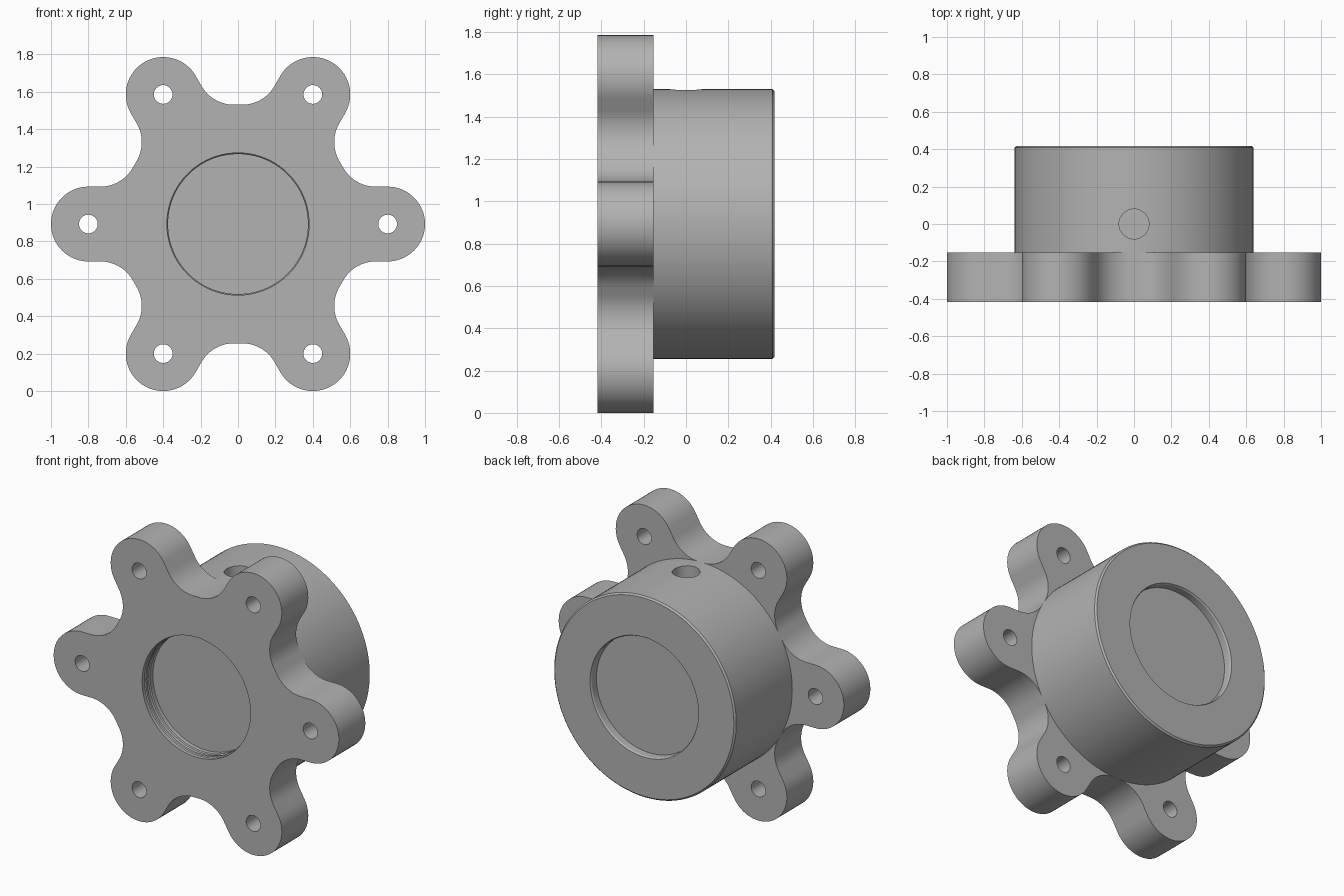
import bpy, bmesh
from math import sin, cos, pi, sqrt, atan2, radians
from mathutils import Matrix, Vector

if "Cube" in bpy.data.objects:
    bpy.data.objects.remove(bpy.data.objects["Cube"])

LOBE_DIST, LOBE_R, HUB_R = 0.8, 0.2, 0.638
FRONT, STEP, BACK = -0.418, -0.153, 0.418
AXIS_Z = LOBE_DIST * sin(pi / 3) + LOBE_R

metal = bpy.data.materials.new("grey metal")
metal.use_nodes = True
grey = (0.45, 0.45, 0.45, 1)
metal.diffuse_color = grey
metal.node_tree.nodes["Principled BSDF"].inputs["Base Color"].default_value = grey


def make_object(name, bm):
    bmesh.ops.recalc_face_normals(bm, faces=bm.faces)
    mesh = bpy.data.meshes.new(name)
    bm.to_mesh(mesh)
    bm.free()
    mesh.materials.append(metal)
    obj = bpy.data.objects.new(name, mesh)
    bpy.context.collection.objects.link(obj)
    obj.location.z = AXIS_Z
    return obj


def lathe(name, profile, steps=128):
    """Spin (radius, y) points about the y axis."""
    bm = bmesh.new()
    verts = [bm.verts.new((r, y, 0)) for r, y in profile]
    edges = [bm.edges.new(pair) for pair in zip(verts, verts[1:])]
    bmesh.ops.spin(bm, geom=verts + edges, cent=(0, 0, 0), axis=(0, 1, 0),
                   angle=2 * pi, steps=steps, use_duplicate=False)
    bmesh.ops.remove_doubles(bm, verts=bm.verts, dist=1e-5)
    return make_object(name, bm)


def rod(name, radius, depth, matrix):
    bm = bmesh.new()
    bmesh.ops.create_cone(bm, cap_ends=True, segments=40, radius1=radius,
                          radius2=radius, depth=depth, matrix=matrix)
    return make_object(name, bm)


def cut(target, cutter):
    cutter.hide_render = True
    mod = target.modifiers.new("cut", 'BOOLEAN')
    mod.operation, mod.solver, mod.object = 'DIFFERENCE', 'EXACT', cutter
    bpy.context.view_layer.objects.active = target
    bpy.ops.object.modifier_apply(modifier=mod.name)
    bpy.data.objects.remove(cutter)


def arc(cx, cz, r, a0, a1, n):
    return [(cx + r * cos(a0 + (a1 - a0) * i / n),
             cz + r * sin(a0 + (a1 - a0) * i / n)) for i in range(n + 1)]


# Flange outline: round lobes blended into the hub circle by fillets
fillet_r = 0.2
fz = LOBE_R + fillet_r
fx = sqrt((HUB_R + fillet_r) ** 2 - fz ** 2)
upper = arc(fx, fz, fillet_r, 1.5 * pi, pi + atan2(fz, fx), 16)
lower = [(x, -z) for x, z in reversed(upper)]
lobe = lower + arc(LOBE_DIST, 0, LOBE_R, -pi / 2, pi / 2, 32) + upper

bm = bmesh.new()
ring = []
for k in range(6):
    c, s = cos(k * pi / 3), sin(k * pi / 3)
    ring += [bm.verts.new((x * c - z * s, FRONT, x * s + z * c)) for x, z in lobe]
face = bm.faces.new(ring)
out = bmesh.ops.extrude_face_region(bm, geom=[face])
bmesh.ops.translate(bm, vec=Vector((0, STEP - FRONT, 0)),
                    verts=[v for v in out["geom"] if isinstance(v, bmesh.types.BMVert)])
flange = make_object("lobed_flange", bm)

# Bolt holes
for k in range(6):
    a = k * pi / 3
    place = (Matrix.Translation((LOBE_DIST * cos(a), FRONT, LOBE_DIST * sin(a)))
             @ Matrix.Rotation(pi / 2, 4, 'X'))
    cut(flange, rod("bolt_hole", 0.05, 1, place))

# Front recess with a shallow grooved wall
cut(flange, lathe("front_recess", [
    (0, -0.5), (0.38, -0.5), (0.38, -0.395), (0.374, -0.39), (0.374, -0.375),
    (0.38, -0.37), (0.38, -0.35), (0.374, -0.345), (0.374, -0.318), (0, -0.318)]))

# Hub with chamfered rim and rear recess
hub = lathe("hub", [
    (0, STEP), (HUB_R, STEP), (HUB_R, BACK - 0.01), (HUB_R - 0.01, BACK),
    (0.38, BACK), (0.374, BACK - 0.01), (0.374, BACK - 0.055), (0, BACK - 0.055)])

# Radial set screw hole in the top of the hub
cut(hub, rod("screw_hole", 0.08, 0.5, Matrix.Translation((0, 0, 0.63))))

for obj in (flange, hub):
    bpy.ops.object.select_all(action='DESELECT')
    obj.select_set(True)
    bpy.context.view_layer.objects.active = obj
    bpy.ops.object.shade_smooth_by_angle(angle=radians(30))
